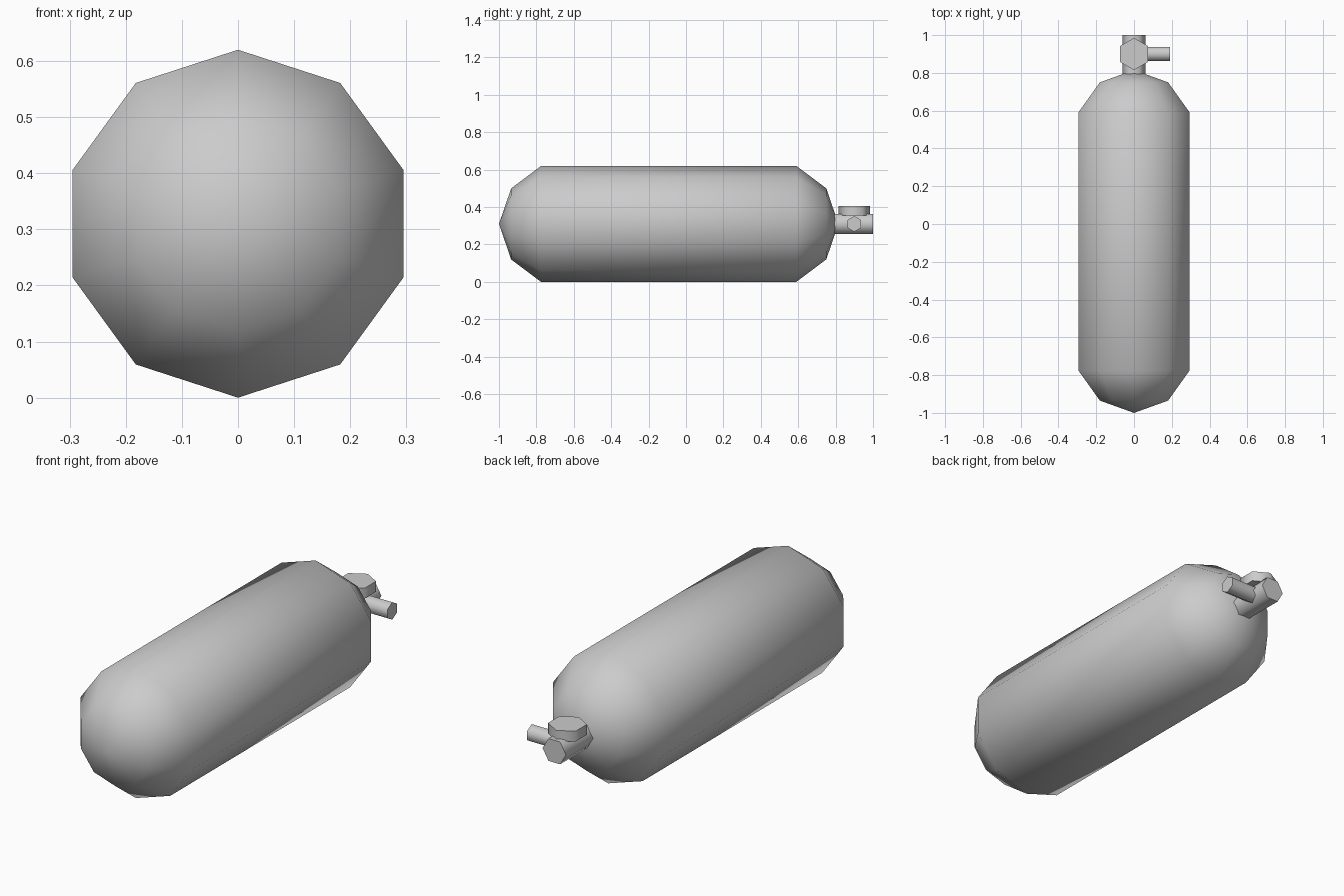
import bpy, bmesh, math
from mathutils import Vector

cube = bpy.data.objects.get("Cube")
if cube:
    bpy.data.objects.remove(cube, do_unlink=True)

AXIS_Z = 0.31      # height of the tank's centre line
VALVE_Y = 0.9      # centre of the valve knob and outlet

grey = bpy.data.materials.new("light_grey_metal")
grey.use_nodes = True
colour = (0.6, 0.6, 0.6, 1)
grey.diffuse_color = colour
grey.node_tree.nodes["Principled BSDF"].inputs["Base Color"].default_value = colour


def lathe(name, origin, axis, first, profile, sides):
    """Spin (distance, radius) pairs about an axis; 'first' points to the first corner."""
    axis, u = Vector(axis), Vector(first)
    v = axis.cross(u)
    bm = bmesh.new()
    rings = []
    for d, r in profile:
        centre = Vector(origin) + axis * d
        if r == 0:
            rings.append([bm.verts.new(centre)] * sides)
            continue
        angles = [math.tau * i / sides for i in range(sides)]
        rings.append([bm.verts.new(centre + r * (u * math.cos(a) + v * math.sin(a)))
                      for a in angles])
    for low, high in zip(rings, rings[1:]):
        for i in range(sides):
            j = (i + 1) % sides
            corners = [low[i], low[j], high[j], high[i]]
            bm.faces.new(list(dict.fromkeys(corners)))
    # Flat caps where the profile does not close to a point
    for ring, (d, r) in ((rings[0], profile[0]), (rings[-1], profile[-1])):
        if r:
            bm.faces.new(ring)
    bmesh.ops.recalc_face_normals(bm, faces=bm.faces)
    mesh = bpy.data.meshes.new(name)
    bm.to_mesh(mesh)
    bm.free()
    mesh.materials.append(grey)
    obj = bpy.data.objects.new(name, mesh)
    bpy.context.collection.objects.link(obj)
    bpy.ops.object.select_all(action='DESELECT')
    obj.select_set(True)
    bpy.context.view_layer.objects.active = obj
    bpy.ops.object.shade_smooth_by_angle(angle=math.radians(65))
    return obj


X, Y, Z = (1, 0, 0), (0, 1, 0), (0, 0, 1)

# Ten-sided tank lying along y, with domed ends
lathe("tank", (0, 0, AXIS_Z), Y, Z,
      [(-1, 0), (-0.935, 0.19), (-0.775, 0.31),
       (0.59, 0.31), (0.75, 0.19), (0.815, 0)], 10)

# Valve: stem out of the back, round knob on top, outlet to the left
lathe("valve_stem", (0, 0, AXIS_Z), Y, X, [(0.78, 0.062), (1, 0.062)], 6)
lathe("valve_knob", (0, VALVE_Y, AXIS_Z), Z, Y, [(0.045, 0.085), (0.095, 0.085)], 6)
lathe("valve_outlet", (0, VALVE_Y, AXIS_Z), X, Z, [(0, 0.042), (0.19, 0.042)], 6)
